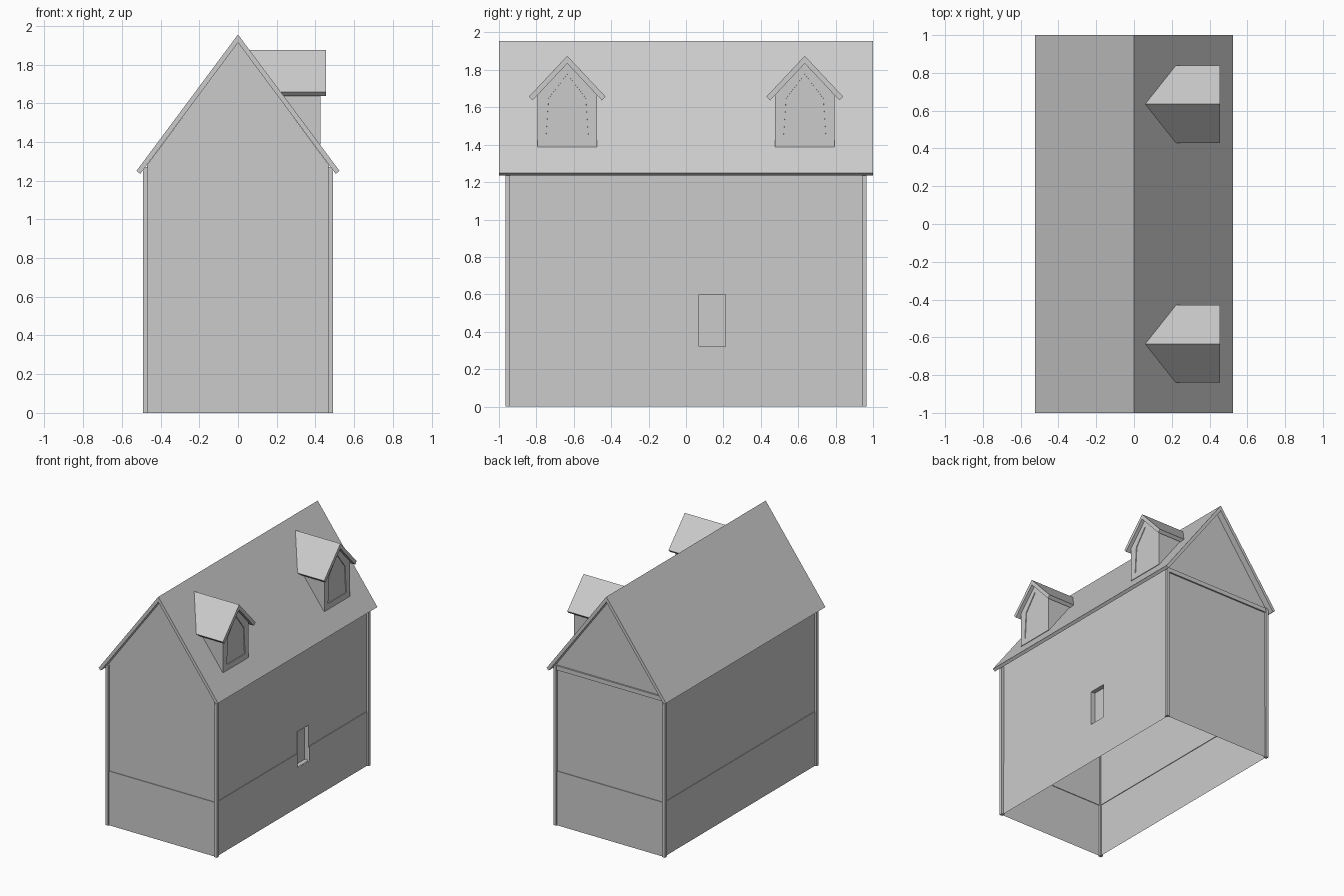
import bpy, bmesh

if "Cube" in bpy.data.objects:
    bpy.data.objects.remove(bpy.data.objects["Cube"])

mat = bpy.data.materials.new("plain light grey")
mat.diffuse_color = (0.6, 0.6, 0.6, 1)
mat.use_nodes = True
mat.node_tree.nodes["Principled BSDF"].inputs["Base Color"].default_value = mat.diffuse_color

RIDGE, SLOPE = 1.955, 1.343          # main roof height and fall per unit x
HX, HY = 0.47, 0.95                  # upper wall half sizes
WIN_Y, WIN_Z = (0.07, 0.21), (0.32, 0.60)


def finish(bm, name):
    bmesh.ops.remove_doubles(bm, verts=bm.verts, dist=0.0001)
    me = bpy.data.meshes.new(name)
    bm.to_mesh(me)
    bm.free()
    me.materials.append(mat)
    ob = bpy.data.objects.new(name, me)
    bpy.context.collection.objects.link(ob)
    return ob


def face(bm, pts):
    return bm.faces.new([bm.verts.new(p) for p in pts])


def prism(name, front, back, inset=None):
    """Closed solid between two matching outlines, optional sunk panel in the front."""
    bm = bmesh.new()
    a = [bm.verts.new(p) for p in front]
    b = [bm.verts.new(p) for p in back]
    n = len(a)
    cap = bm.faces.new(a)
    bm.faces.new(b[::-1])
    for i in range(n):
        j = (i + 1) % n
        bm.faces.new((a[j], a[i], b[i], b[j]))
    bmesh.ops.recalc_face_normals(bm, faces=bm.faces)
    if inset:
        bmesh.ops.inset_region(bm, faces=[cap], thickness=inset)
        bmesh.ops.inset_region(bm, faces=[cap], thickness=0.0005, depth=-0.006)
    return finish(bm, name)


def box(name, x, y, z):
    o = [(x[0], z[0]), (x[1], z[0]), (x[1], z[1]), (x[0], z[1])]
    return prism(name, [(p, y[0], q) for p, q in o], [(p, y[1], q) for p, q in o])


# Wall shell, open below, with a small ledge at z 0.43 and a window gap on the right
bm = bmesh.new()
TOP = 1.28
levels = [(0, .005), (.32, .005), (.43, .005), (.43, 0), (.60, 0), (TOP, 0)]
for (z0, d0), (z1, d1) in zip(levels, levels[1:]):
    for s in (1, -1):
        # front and back strips
        q = [(-HX - d0, s * (HY + d0), z0), (HX + d0, s * (HY + d0), z0),
             (HX + d1, s * (HY + d1), z1), (-HX - d1, s * (HY + d1), z1)]
        face(bm, q if s < 0 else q[::-1])
        # side strips
        cuts = [-1, *WIN_Y, 1] if s > 0 else [-1, 1]
        for y0, y1 in zip(cuts, cuts[1:]):
            if y0 == WIN_Y[0] and WIN_Z[0] <= z0 < WIN_Z[1]:
                continue

            def yy(y, d):
                return y * (HY + d) if abs(y) == 1 else y
            q = [(s * (HX + d0), yy(y0, d0), z0), (s * (HX + d0), yy(y1, d0), z0),
                 (s * (HX + d1), yy(y1, d1), z1), (s * (HX + d1), yy(y0, d1), z1)]
            face(bm, q if s > 0 else q[::-1])
for s in (1, -1):
    q = [(-HX, s * HY, TOP), (HX, s * HY, TOP), (0, s * HY, RIDGE - .04)]
    face(bm, q if s < 0 else q[::-1])
finish(bm, "walls")

# Sunken window in the right wall
bm = bmesh.new()
(y0, y1), (z0, z1) = WIN_Y, WIN_Z
rim = [(y0, z0), (y1, z0), (y1, z1), (y0, z1)]
face(bm, [(.438, y, z) for y, z in rim])
for i in range(4):
    a, b = rim[i], rim[(i + 1) % 4]
    face(bm, [(.473, *a), (.473, *b), (.438, *b), (.438, *a)])
finish(bm, "window_recess")

# Corner posts
for sx in (-1, 1):
    for sy in (-1, 1):
        box("corner_post", sorted((sx * .465, sx * .49)),
            sorted((sy * .94, sy * .965)), (0, 1.27))

# Beam under the back gable
box("back_gable_beam", (-.465, .465), (.945, .962), (1.235, 1.27))

# Main roof slab
roof = [(0, RIDGE), (.525, 1.25), (.505, 1.235), (0, RIDGE - .042),
        (-.505, 1.235), (-.525, 1.25)]
prism("roof", [(x, -1, z) for x, z in roof], [(x, 1, z) for x, z in roof])


# Dormers: outlines run back until they meet the roof slope
def meet(z):
    return (RIDGE - z) / SLOPE - .003


for cy in (-.635, .635):
    hood = [(0, 1.875), (.205, 1.657), (.185, 1.637), (0, 1.834),
            (-.185, 1.637), (-.205, 1.657)]
    prism("dormer_roof", [(.455, cy + y, z) for y, z in hood],
          [(meet(z), cy + y, z) for y, z in hood])
    body = [(-.16, 1.388), (.16, 1.388), (.16, 1.672), (0, 1.842), (-.16, 1.672)]
    prism("dormer_wall", [(.427, cy + y, z) for y, z in body],
          [(meet(z) - .01, cy + y, z) for y, z in body], inset=.065)
